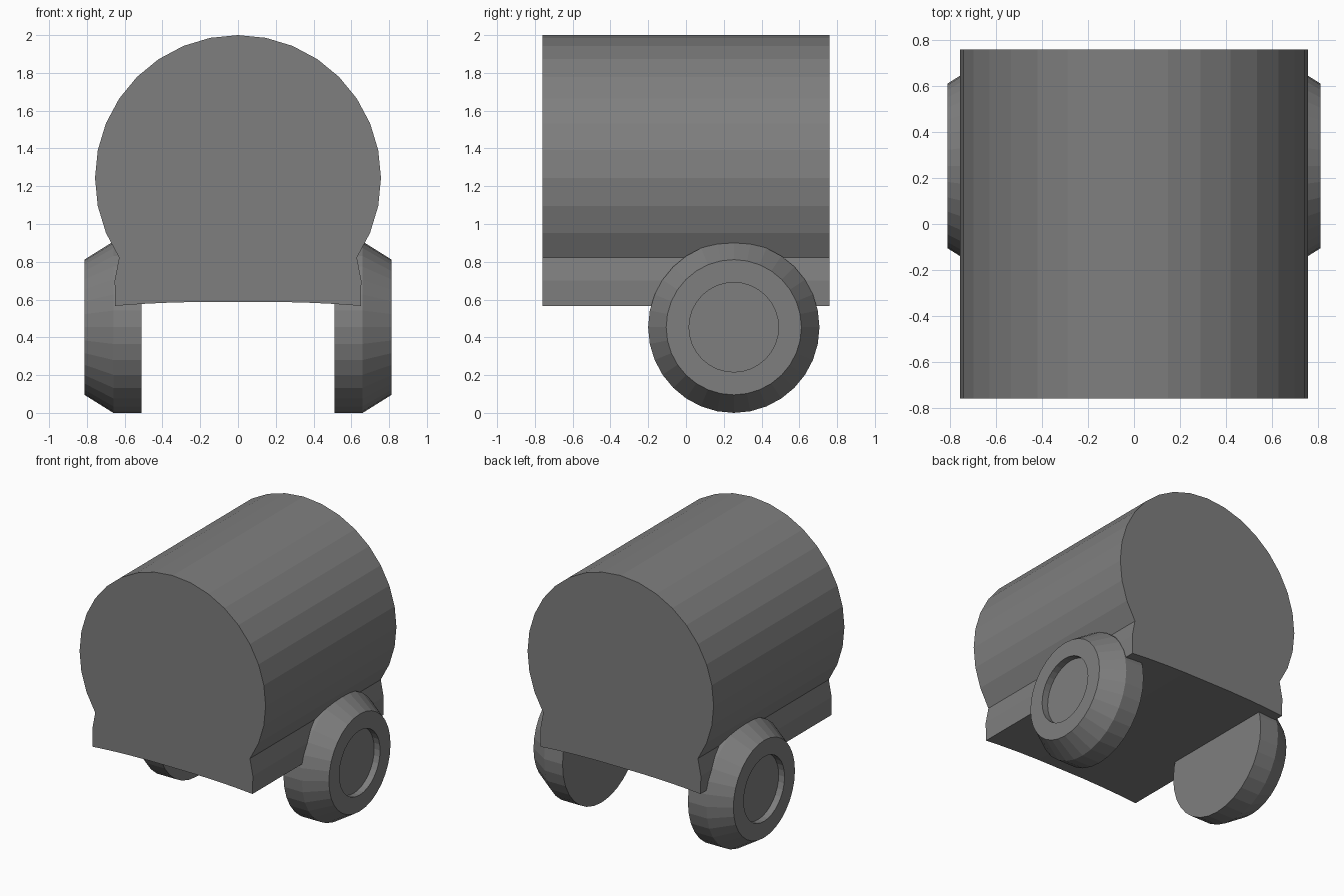
import bpy, bmesh, math

if "Cube" in bpy.data.objects:
    bpy.data.objects.remove(bpy.data.objects["Cube"])

grey = bpy.data.materials.new("dark_grey")
grey.diffuse_color = (0.21, 0.21, 0.21, 1)
grey.use_nodes = True
grey.node_tree.nodes["Principled BSDF"].inputs["Base Color"].default_value = grey.diffuse_color


def finish(name, bm):
    bmesh.ops.recalc_face_normals(bm, faces=bm.faces)
    mesh = bpy.data.meshes.new(name)
    bm.to_mesh(mesh)
    bm.free()
    mesh.materials.append(grey)
    obj = bpy.data.objects.new(name, mesh)
    bpy.context.collection.objects.link(obj)
    return obj


# Body: round tank cross-section with a flared skirt, extruded front to back
R, CZ, HALF = 0.757, 1.243, 0.76
right = [(R * math.sin(i * math.pi / 16), CZ + R * math.cos(i * math.pi / 16))
         for i in range(12)]
right += [(0.653, 0.70), (0.65, 0.567), (0.51, 0.577), (0.36, 0.584), (0.19, 0.588)]
profile = right + [(-x, z) for x, z in reversed(right[1:])]
bm = bmesh.new()
face = bm.faces.new([bm.verts.new((x, -HALF, z)) for x, z in profile])
ext = bmesh.ops.extrude_face_region(bm, geom=[face], use_keep_orig=True)
bmesh.ops.translate(bm, vec=(0, 2 * HALF, 0),
                    verts=[v for v in ext["geom"] if isinstance(v, bmesh.types.BMVert)])
finish("body", bm)


# Wheels: flat inner disc, straight tread, bevelled shoulder, recessed hub
def wheel(name, side):
    n, cy, cz = 32, 0.253, 0.4535
    rings = [(0.51, 0.4535), (0.66, 0.4535), (0.813, 0.358), (0.813, 0.237), (0.765, 0.237)]
    bm = bmesh.new()
    loops = [[bm.verts.new((side * x, cy + r * math.sin(2 * math.pi * i / n),
                            cz + r * math.cos(2 * math.pi * i / n))) for i in range(n)]
             for x, r in rings]
    for a, b in zip(loops, loops[1:]):
        for i in range(n):
            j = (i + 1) % n
            bm.faces.new((a[i], a[j], b[j], b[i]))
    bm.faces.new(loops[0])
    bm.faces.new(loops[-1])
    finish(name, bm)


wheel("right_wheel", 1)
wheel("left_wheel", -1)
